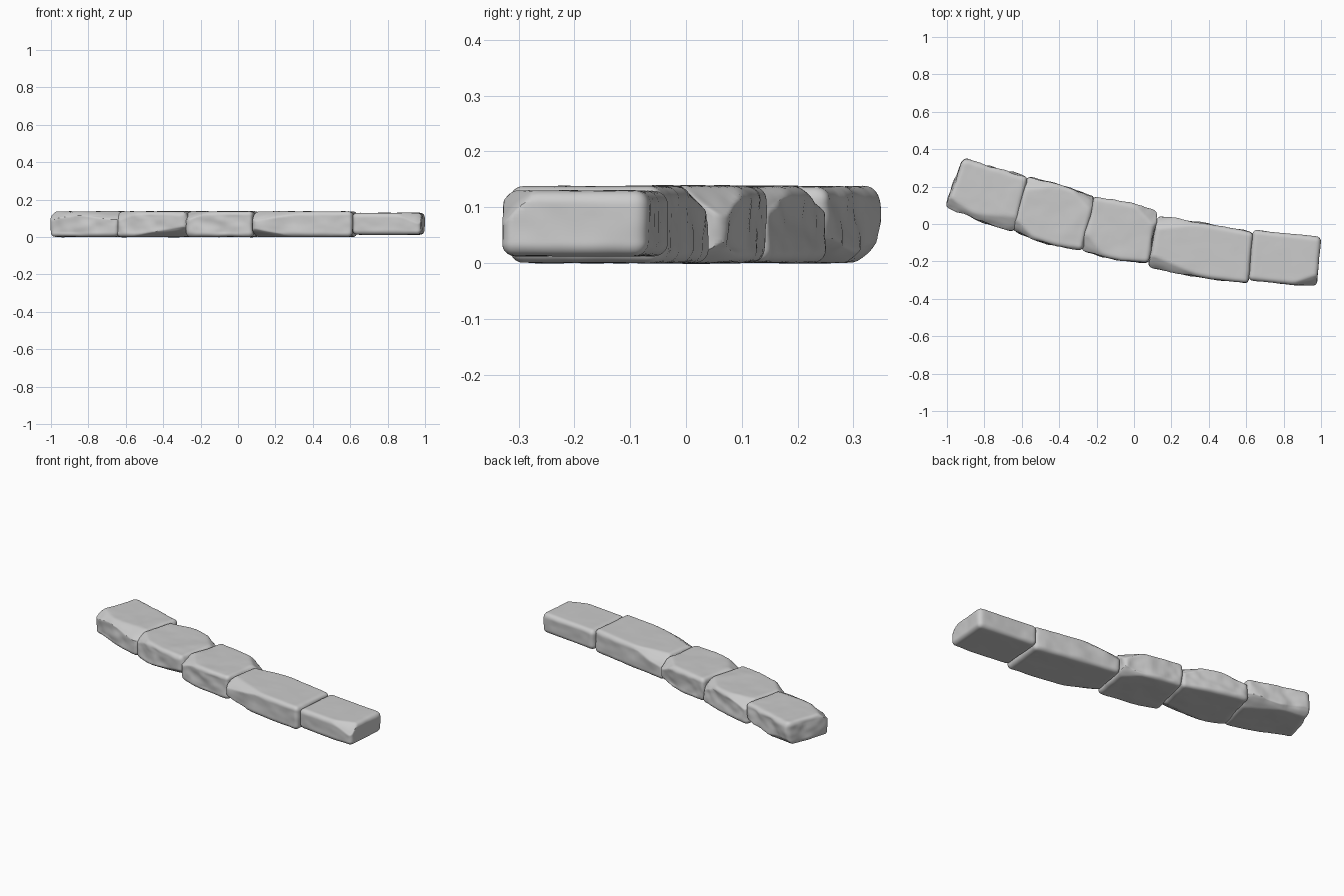
import bpy, bmesh, math, random
from mathutils import Vector, noise

cube = bpy.data.objects.get("Cube")
if cube:
    bpy.data.objects.remove(cube, do_unlink=True)

random.seed(7)

stone_grey = bpy.data.materials.new("stone_grey")
stone_grey.use_nodes = True
colour = (0.6, 0.6, 0.6, 1)
stone_grey.diffuse_color = colour
bsdf = stone_grey.node_tree.nodes["Principled BSDF"]
bsdf.inputs["Base Color"].default_value = colour
bsdf.inputs["Roughness"].default_value = 0.9


def make_chips(half, count):
    """Slanted planes that knock off pieces of the long edges and corners."""
    chips = []
    for _ in range(count):
        side = random.choice((-1, 1))
        level = random.choice((-1, 1, 1))
        point = Vector((random.uniform(-1, 1) * half.x, side * half.y, level * half.z))
        along = math.copysign(random.uniform(0.1, 0.5), point.x)
        normal = Vector((along, side * random.uniform(0.5, 1), level)).normalized()
        corner = Vector((math.copysign(half.x, along), point.y, point.z))
        chips.append((corner - normal * random.uniform(0.03, 0.05), normal))
    return chips


def make_stone(name, corners, low, high, bulge, rough, chip_count, radius=0.026):
    """Rounded, chipped block; corners run front-left, front-right, back-right, back-left."""
    fl, fr, br, bl = (Vector(c) for c in corners)
    half = Vector(((fr - fl).length, (bl - fl).length, high - low)) / 2
    inner = half - Vector((radius,) * 3)
    chips = make_chips(half, chip_count)
    offset = Vector([random.uniform(-9, 9) for _ in range(3)])

    bm = bmesh.new()
    bmesh.ops.create_cube(bm, size=2)
    bmesh.ops.subdivide_edges(bm, edges=bm.edges[:], cuts=28, use_grid_fill=True)
    for v in bm.verts:
        # Crowd the grid towards the edges, then round them
        p = Vector([math.sin(c * math.pi / 2) * h for c, h in zip(v.co, half)])
        core = Vector([max(-i, min(i, c)) for c, i in zip(p, inner)])
        out = (p - core).normalized()
        p = core + out * radius
        # Knock off chips
        for point, normal in chips:
            depth = (p - point).dot(normal)
            if depth > 0:
                p -= normal * depth * 0.85
        # Weathered surface, calmer on top and underneath
        wear = noise.noise(p * 9 + offset) + 0.4 * noise.noise(p * 24 + offset)
        p += out * (wear - 0.2) * rough * (1 - 0.75 * abs(out.z))
        # Fit to the footprint of the stone
        s, t = p.x / half.x / 2 + 0.5, p.y / half.y / 2 + 0.5
        xy = fl.lerp(fr, s).lerp(bl.lerp(br, s), t)
        swell = bulge * math.sin(math.pi * max(0, min(1, s)))
        xy.y += swell * (t - 1) + 0.4 * swell * t
        v.co = (xy.x, xy.y, low + half.z + p.z)
    mesh = bpy.data.meshes.new(name)
    bm.to_mesh(mesh)
    bm.free()
    mesh.materials.append(stone_grey)
    stone = bpy.data.objects.new(name, mesh)
    bpy.context.collection.objects.link(stone)
    bpy.ops.object.select_all(action='DESELECT')
    stone.select_set(True)
    bpy.context.view_layer.objects.active = stone
    bpy.ops.object.shade_smooth_by_angle(angle=math.radians(35))


# Curved row of kerb stones, from right end to left end
make_stone("kerb_stone_1", [(-1.01, .09), (-.64, -.045), (-.565, .25), (-.915, .35)],
           0, .138, .012, .012, 5)
make_stone("kerb_stone_2", [(-.655, -.035), (-.275, -.14), (-.205, .15), (-.575, .255)],
           0, .138, .022, .012, 5)
make_stone("kerb_stone_3", [(-.285, -.135), (.08, -.21), (.125, .07), (-.215, .15)],
           0, .138, .022, .012, 5)
make_stone("kerb_stone_4", [(.075, -.23), (.61, -.32), (.64, -.045), (.125, .045)],
           0, .138, .01, .007, 3)
make_stone("kerb_stone_5", [(.61, -.3), (.98, -.335), (1.0, -.07), (.635, -.03)],
           .012, .13, .003, .005, 1)
